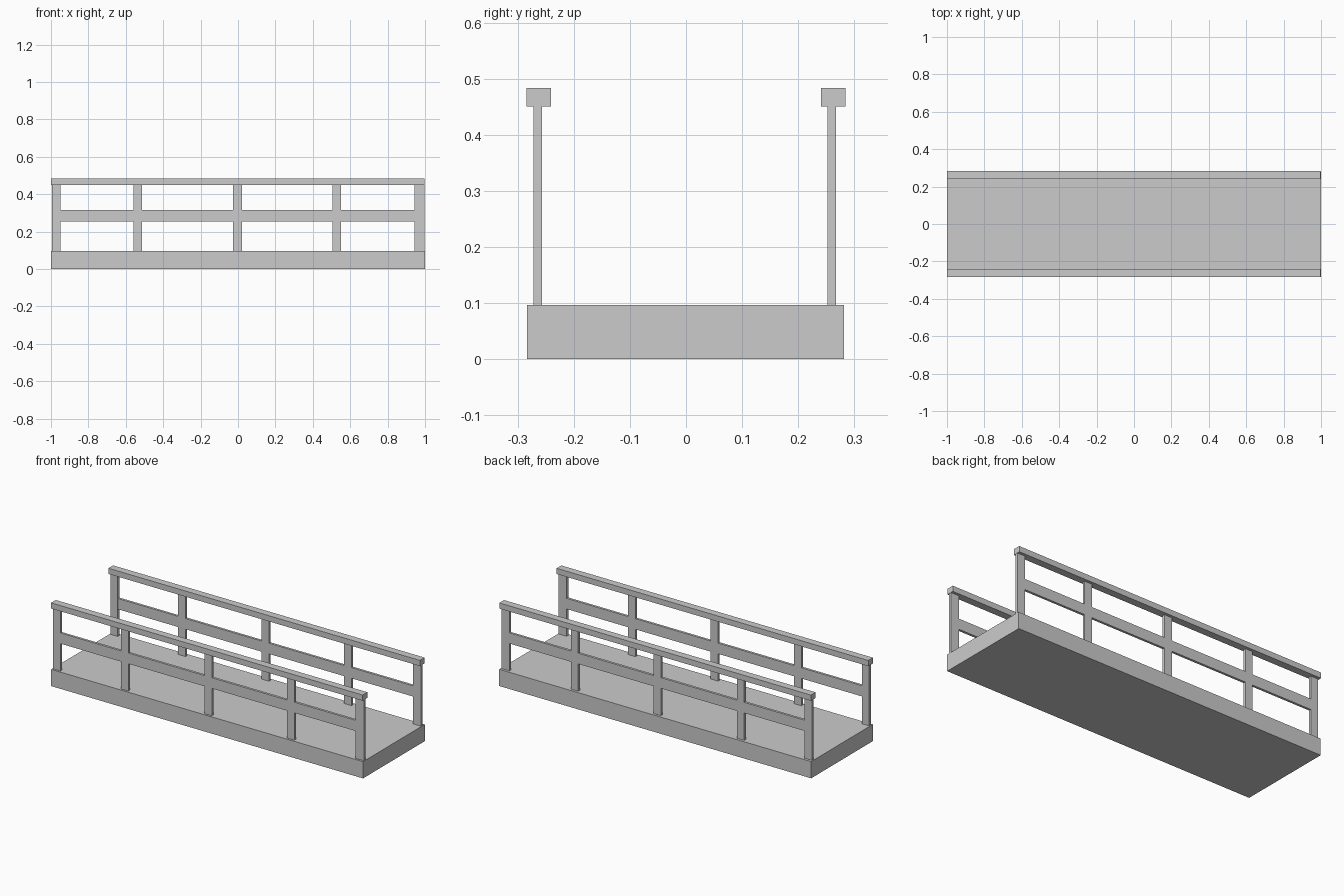
import bpy

if "Cube" in bpy.data.objects:
    bpy.data.objects.remove(bpy.data.objects["Cube"])


def box(name, x, y, z):
    """Box from (min, max) ranges on each axis."""
    bpy.ops.mesh.primitive_cube_add(size=1, location=[sum(r) / 2 for r in (x, y, z)])
    ob = bpy.context.object
    ob.name = name
    ob.scale = [r[1] - r[0] for r in (x, y, z)]
    bpy.ops.object.transform_apply(location=False, rotation=False, scale=True)
    return ob


DECK_TOP, RAIL_BOTTOM, RAIL_TOP = 0.097, 0.45, 0.483
POSTS = [(-0.995, -0.948), (-0.56, -0.513), (-0.026, 0.022), (0.504, 0.551), (0.945, 0.997)]

# Walkway slab
box("deck", (-1, 1), (-0.283, 0.282), (0, DECK_TOP))

# Railing on each side: posts, middle rail, handrail
for side, yc, rail in (("front", -0.264, (-0.284, -0.241)), ("back", 0.26, (0.241, 0.284))):
    for i, px in enumerate(POSTS):
        box(f"{side}_post_{i + 1}", px, (yc - 0.0075, yc + 0.0075), (DECK_TOP, RAIL_BOTTOM))
    # middle rail fills the bays between neighbouring posts
    for i in range(len(POSTS) - 1):
        box(f"{side}_middle_rail_{i + 1}", (POSTS[i][1], POSTS[i + 1][0]),
            (yc - 0.007, yc + 0.007), (0.255, 0.317))
    box(f"{side}_handrail", (-1, 0.998), rail, (RAIL_BOTTOM, RAIL_TOP))
